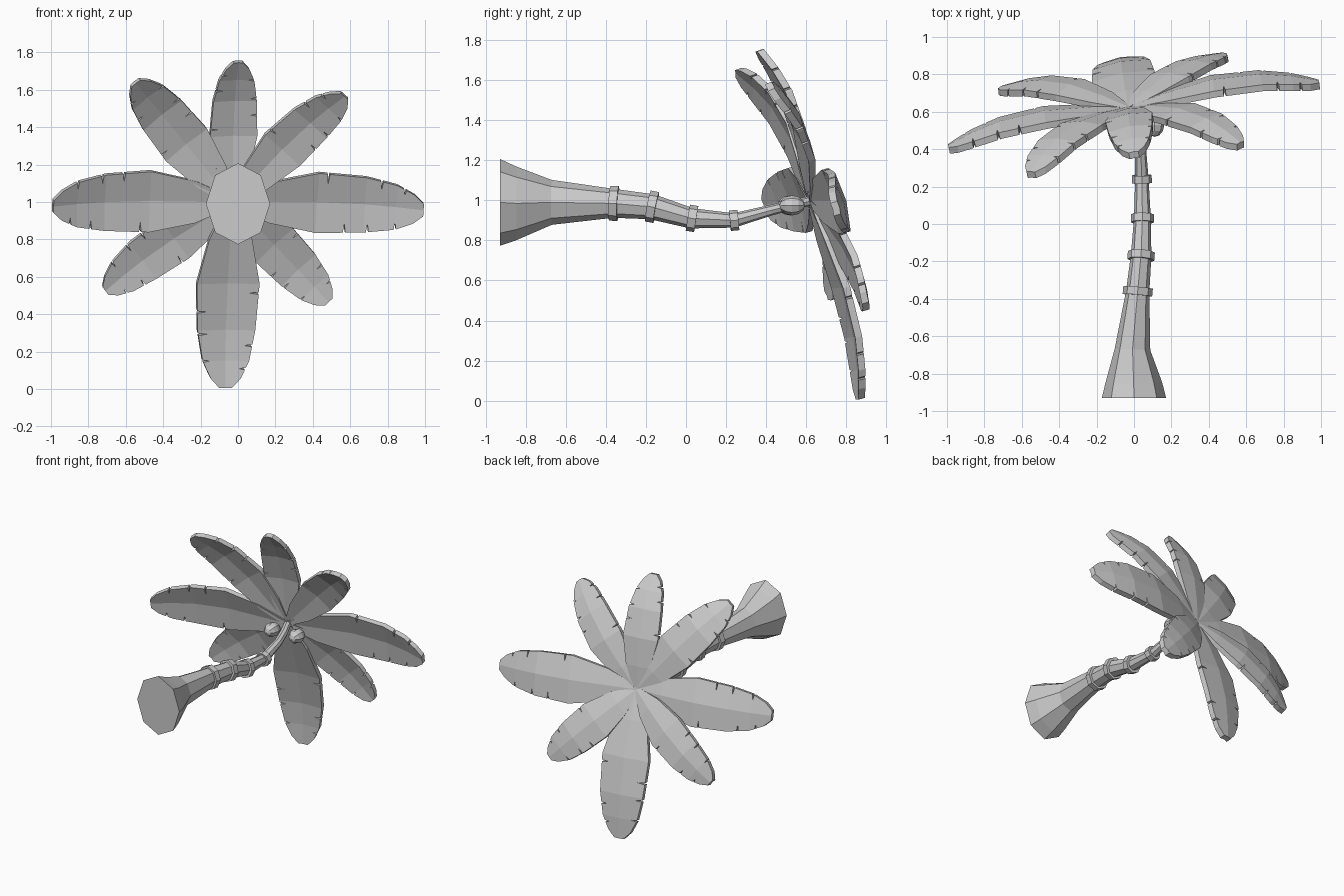
import bpy, bmesh, math
from mathutils import Vector

if "Cube" in bpy.data.objects:
    bpy.data.objects.remove(bpy.data.objects["Cube"])

mat = bpy.data.materials.new("plain grey")
mat.diffuse_color = (0.6, 0.6, 0.6, 1)
mat.use_nodes = True
mat.node_tree.nodes["Principled BSDF"].inputs["Base Color"].default_value = mat.diffuse_color


def finish(name, bm):
    bmesh.ops.recalc_face_normals(bm, faces=bm.faces)
    me = bpy.data.meshes.new(name)
    bm.to_mesh(me)
    bm.free()
    me.materials.append(mat)
    ob = bpy.data.objects.new(name, me)
    bpy.context.collection.objects.link(ob)
    return ob


def tube(name, rings, n=8):
    """Capped loft; each ring is (centre, rx, rz, slope of centreline in z, in x)."""
    bm = bmesh.new()
    loops = []
    for c, rx, rz, sz, sx in rings:
        loop = []
        for i in range(n):
            a = math.tau * i / n
            dx, dz = rx * math.cos(a), rz * math.sin(a)
            loop.append(bm.verts.new((c[0] + dx, c[1] - sz * dz - sx * dx, c[2] + dz)))
        loops.append(loop)
    for a, b in zip(loops, loops[1:]):
        for i in range(n):
            j = (i + 1) % n
            bm.faces.new((a[i], a[j], b[j], b[i]))
    bm.faces.new(loops[0])
    bm.faces.new(loops[-1])
    return finish(name, bm)


def lerp(keys, t):
    for (a, va), (b, vb) in zip(keys, keys[1:]):
        if t <= b:
            return va + (vb - va) * (t - a) / (b - a)
    return keys[-1][1]


# trunk: y, x, z, rx, rz
path = [(-.93, 0, .99, .172, .217), (-.85, -.002, .985, .152, .185),
        (-.67, -.008, .99, .095, .112), (-.36, .02, .985, .062, .072),
        (-.17, .038, .968, .055, .062), (.03, .045, .91, .045, .05),
        (.24, .042, .90, .036, .036), (.42, .035, .95, .028, .026),
        (.52, .01, .975, .026, .024), (.63, -.03, 1.0, .024, .024)]
rings = []
for i, (y, x, z, rx, rz) in enumerate(path):
    p, q = path[max(i - 1, 0)], path[min(i + 1, len(path) - 1)]
    s = (q[2] - p[2]) / (q[0] - p[0]) if i else 0
    t = (q[1] - p[1]) / (q[0] - p[0]) if i else 0
    rings.append((Vector((x, y, z)), rx, rz, s, t))
tube("trunk", rings)

# raised bands around the trunk
for c, rx, rz, s, t in rings[3:7]:
    d = Vector((t, 1, s)) * .021
    tube("trunk_band", [(c - d, rx + .017, rz + .015, s, t), (c + d, rx + .017, rz + .015, s, t)])

# coconuts
for x, y, z in ((.11, .53, .975), (-.085, .52, .975)):
    bm = bmesh.new()
    bmesh.ops.create_uvsphere(bm, u_segments=8, v_segments=6, radius=1)
    for v in bm.verts:
        v.co = Vector((v.co.x * .052 + x, v.co.z * .064 + y, v.co.y * .05 + z))
    finish("coconut", bm)

# leaves: thick arched blades with notched edges, around a tilted crown axis
AXIS = Vector((-.18, 1, .28)).normalized()
HUB = Vector((-.03, .62, 1.0))
WIDTH = [(0, .15), (.2, .68), (.45, 1), (.7, .92), (.86, .74), (.95, .48), (1, .2)]
ARCH = [(0, 0), (.2, .5), (.45, 1), (.7, .95), (.86, .55), (1, 0)]
NOTCHES = ((.5, .78, .9), (.6, .72, .86))


def leaf(name, tip, half, arch):
    tip = Vector(tip)
    side = AXIS.cross(tip - HUB).normalized()
    up = (tip - HUB).cross(side).normalized()
    g = .006
    ts = {t for t, _ in WIDTH}
    for n in NOTCHES[0] + NOTCHES[1]:
        ts |= {n - g, n, n + g}
    bm = bmesh.new()
    rows = []
    for t in sorted(ts):
        c = HUB.lerp(tip, t) + up * arch * lerp(ARCH, t)
        w = [half * lerp(WIDTH, t) * (.68 if t in NOTCHES[k] else 1) for k in (0, 1)]
        pts = [c - side * w[0] - up * .12 * w[0], c, c + side * w[1] - up * .12 * w[1]]
        th = up * (.008 + .01 * min(1, t * 4))
        ring = [p + th for p in pts] + [p - th for p in reversed(pts)]
        rows.append([bm.verts.new(p) for p in ring])
    for a, b in zip(rows, rows[1:]):
        for i in range(6):
            j = (i + 1) % 6
            bm.faces.new((a[i], a[j], b[j], b[i]))
    bm.faces.new(rows[0])
    bm.faces.new(rows[-1])
    finish(name, bm)


for name, tip, half, arch in (
        ("leaf_up", (0, .37, 1.75), .128, .07),
        ("leaf_upper_right", (.57, .42, 1.57), .13, .08),
        ("leaf_right", (.99, .75, .96), .165, .08),
        ("leaf_lower_right", (.48, .9, .47), .135, .05),
        ("leaf_down", (-.07, .875, .01), .17, .06),
        ("leaf_lower_left", (-.71, .72, .53), .135, .07),
        ("leaf_left", (-.99, .405, .98), .168, .07),
        ("leaf_upper_left", (-.55, .265, 1.64), .14, .08)):
    leaf(name, tip, half, arch)
